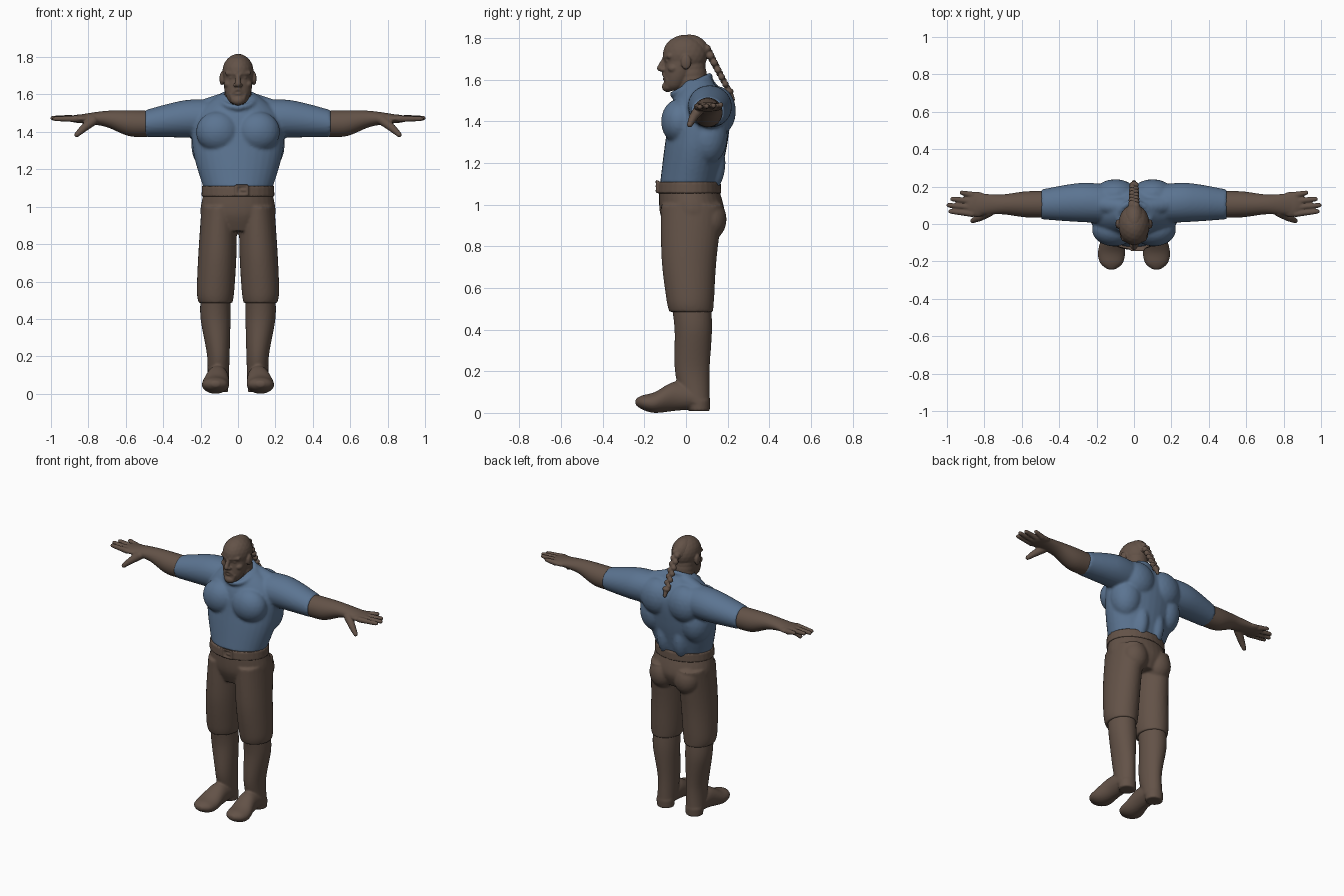
import bpy, bmesh, math
from mathutils import Vector, Matrix

cube = bpy.data.objects.get("Cube")
if cube:
    bpy.data.objects.remove(cube, do_unlink=True)

MIDDLE, BOTH = (1,), (1, -1)


def material(name, red, green, blue):
    mat = bpy.data.materials.new(name)
    mat.use_nodes = True
    mat.diffuse_color = (red, green, blue, 1)
    shader = mat.node_tree.nodes["Principled BSDF"]
    shader.inputs["Base Color"].default_value = mat.diffuse_color
    return mat


warm_brown = material("warm brown", .125, .085, .064)
denim_blue = material("denim blue", .105, .175, .285)


def ring(at, u=0, v=0, wide=.1, deep=.1):
    """Oval cross-section: place along the axis, centre and half sizes."""
    return Vector((at, u, v, wide, deep))


def spline(before, start, end, after, t):
    """Catmull-Rom blend between two neighbouring rings."""
    leave, arrive = (end - before) / 2, (after - start) / 2
    bend = end - start
    return (start + leave * t + (3 * bend - 2 * leave - arrive) * t ** 2
            + (leave + arrive - 2 * bend) * t ** 3)


def loft(bm, axis, rings, sides=MIDDLE, steps=8, corners=32):
    """Smooth closed body through oval rings, optionally mirrored."""
    padded = [rings[0], *rings, rings[-1]]
    dense = [spline(*four, step / steps)
             for four in zip(padded, padded[1:], padded[2:], padded[3:])
             for step in range(steps)] + [rings[-1]]
    for side in sides:
        loops = []
        for at, u, v, wide, deep in dense:
            loop = []
            for corner in range(corners):
                angle = math.tau * corner / corners
                a, b = u + wide * math.cos(angle), v + deep * math.sin(angle)
                x, y, z = {"x": (at, a, b), "y": (a, at, b), "z": (a, b, at)}[axis]
                loop.append(bm.verts.new((x * side, y, z)))
            loops.append(loop)
        for low, high in zip(loops, loops[1:]):
            for corner in range(corners):
                previous = corner - 1
                bm.faces.new((low[previous], low[corner], high[corner], high[previous]))
        bm.faces.new(loops[0])
        bm.faces.new(loops[-1])


def blob(bm, centre, radii, sides=MIDDLE):
    """Ellipsoid, optionally mirrored."""
    x, y, z = centre
    for side in sides:
        place = Matrix.Translation((x * side, y, z)) @ Matrix.Diagonal((*radii, 1))
        bmesh.ops.create_icosphere(bm, subdivisions=3, radius=1, matrix=place)


def limb(bm, start, end, thick, thin, sides=MIDDLE):
    """Tapering rounded bar made of overlapping balls."""
    start, end = Vector(start), Vector(end)
    count = max(2, math.ceil((end - start).length / (thin / 2)))
    for index in range(count + 1):
        t = index / count
        radius = thick + (thin - thick) * t
        blob(bm, start.lerp(end, t), (radius, radius, radius), sides)


def finish(bm, name, mat, voxel, relax=2):
    """Fuse the overlapping volumes into one smooth skin."""
    bmesh.ops.recalc_face_normals(bm, faces=bm.faces)
    mesh = bpy.data.meshes.new(name)
    bm.to_mesh(mesh)
    bm.free()
    mesh.materials.append(mat)
    body = bpy.data.objects.new(name, mesh)
    bpy.context.collection.objects.link(body)
    fuse = body.modifiers.new("fuse", "REMESH")
    fuse.mode, fuse.voxel_size, fuse.use_smooth_shade = "VOXEL", voxel, True
    soften = body.modifiers.new("soften", "SMOOTH")
    soften.factor, soften.iterations = .5, relax


# Heights and depths shared by neighbouring parts
arm_y, shoulder_z, elbow_z, wrist_z = .105, 1.47, 1.445, 1.47
foot_x = .12

# Shirt trunk and sleeves
shirt = bmesh.new()
loft(shirt, "z", [ring(1.1, v=.015, wide=.185, deep=.14),
                  ring(1.3, v=.05, wide=.24, deep=.15),
                  ring(1.48, v=.07, wide=.23, deep=.14),
                  ring(1.6, v=.06, wide=.1, deep=.07)])
loft(shirt, "x", [ring(.1, arm_y, shoulder_z),
                  ring(.28, arm_y + .01, shoulder_z, wide=.105, deep=.1),
                  ring(.495, arm_y, elbow_z, wide=.08, deep=.072)], BOTH)

# Shirt chest, shoulder blades, flanks, lower back and neck muscles
blob(shirt, (.107, -.03, 1.4), (.118, .09, .11), BOTH)
blob(shirt, (.1, .15, 1.45), (.12, .09, .12), BOTH)
blob(shirt, (.15, .1, 1.33), (.1, .1, .14), BOTH)
blob(shirt, (.06, .1, 1.2), (.06, .09, .15), BOTH)
limb(shirt, (.06, .09, 1.565), (.18, arm_y, 1.525), .05, .05, BOTH)

# Tilted collar
beads = 40
for bead in range(beads):
    angle = math.tau * bead / beads
    across, back = math.cos(angle), math.sin(angle)
    centre = Vector((0, .025, 1.575)) + Vector((across, back, back / 2)) * .088
    blob(shirt, centre, (.016, .016, .016))
finish(shirt, "shirt", denim_blue, voxel=.009, relax=4)

# Forearms and palms
arms = bmesh.new()
loft(arms, "x", [ring(.4, arm_y, elbow_z, wide=.07, deep=.065),
                 ring(.57, arm_y, elbow_z, wide=.07, deep=.07),
                 ring(.71, arm_y, wrist_z, wide=.053, deep=.042),
                 ring(.85, arm_y, wrist_z, wide=.06, deep=.022)], BOTH)
blob(arms, (.84, arm_y, wrist_z), (.07, .068, .023), BOTH)

# Four fanned fingers, the middle one longest, and the thumb
for finger in range(4):
    fan = finger / 3
    length = .98 + .02 * math.sin(math.pi * fan) - .06 * fan ** 2
    knuckle = (.865, .055 + fan / 10, wrist_z)
    tip = (length, .067 + fan / 10, wrist_z + fan / 100)
    limb(arms, knuckle, tip, .018, .0125, BOTH)
thumb_joint = (.825, .035, 1.42)
limb(arms, (.775, .065, 1.46), thumb_joint, .027, .021, BOTH)
limb(arms, thumb_joint, (.862, .018, 1.385), .021, .014, BOTH)
finish(arms, "arms_and_hands", warm_brown, voxel=.0055)

# Trousers: hips, seat and legs ending in a hem below the knee
trousers = bmesh.new()
loft(trousers, "z", [ring(.87, v=.03, wide=.15, deep=.12),
                     ring(.96, v=.03, wide=.2, deep=.155),
                     ring(1.07, v=.015, wide=.185, deep=.145)])
loft(trousers, "z", [ring(.485, foot_x, .025, wide=.09, deep=.105),
                     ring(.55, foot_x, .02, wide=.1, deep=.115),
                     ring(.75, .11, .015, wide=.102, deep=.133),
                     ring(1, .1, .03, wide=.095, deep=.15)], BOTH)
blob(trousers, (.09, .115, .93), (.085, .08, .1), BOTH)
finish(trousers, "trousers", warm_brown, voxel=.008, relax=3)

# Belt with a framed buckle
belt = bmesh.new()
loft(belt, "z", [ring(1.055, v=.015, wide=.195, deep=.155),
                 ring(1.11, v=.015, wide=.193, deep=.152)])
buckle = Vector((.02, -.14, 1.088))
across, upward = Vector((.03, 0, 0)), Vector((0, 0, .025))
for edge in BOTH:
    limb(belt, buckle - across + upward * edge, buckle + across + upward * edge, .007, .007)
    limb(belt, buckle + across * edge - upward, buckle + across * edge + upward, .007, .007)
limb(belt, buckle, buckle + across, .007, .007)
finish(belt, "belt", warm_brown, voxel=.006)

# Boots: shaft, foot and heel
boots = bmesh.new()
loft(boots, "z", [ring(.52, foot_x, .025, wide=.08, deep=.095),
                  ring(.4, foot_x, .035, wide=.08, deep=.09),
                  ring(.2, .105, .03, wide=.06, deep=.083),
                  ring(.05, .107, .05, wide=.057, deep=.065)], BOTH)
loft(boots, "y", [ring(.06, .107, .07, wide=.056, deep=.05),
                  ring(-.05, .11, .08, wide=.06, deep=.07),
                  ring(-.15, foot_x, .05, wide=.073, deep=.05),
                  ring(-.21, foot_x, .05, wide=.06, deep=.034),
                  ring(-.243, foot_x, .053, wide=.02, deep=.014)], BOTH)
loft(boots, "z", [ring(.008, .107, .064, wide=.054, deep=.05),
                  ring(.06, .107, .062, wide=.057, deep=.055)], BOTH)
finish(boots, "boots", warm_brown, voxel=.007)

# Head: neck, skull and jaw
head = bmesh.new()
limb(head, (0, .04, 1.5), (0, .025, 1.66), .08, .07)
blob(head, (0, -.004, 1.72), (.084, .108, .097))
loft(head, "z", [ring(1.548, v=-.06, wide=.03, deep=.03),
                 ring(1.575, v=-.05, wide=.056, deep=.054),
                 ring(1.64, v=-.03, wide=.075, deep=.075),
                 ring(1.76, v=-.005, wide=.077, deep=.09)])

# Nose, nostrils, brows, eyes, cheeks and ears
limb(head, (0, -.104, 1.7), (0, -.124, 1.656), .011, .016)
blob(head, (.014, -.112, 1.65), (.011, .014, .01), BOTH)
limb(head, (.056, -.078, 1.714), (.012, -.1, 1.71), .013, .013, BOTH)
blob(head, (.034, -.083, 1.69), (.014, .014, .009), BOTH)
blob(head, (.05, -.06, 1.655), (.026, .028, .022), BOTH)
blob(head, (.087, 0, 1.685), (.012, .025, .036), BOTH)

# Lip, moustache and short beard
mouth_corner = (.036, -.086, 1.6)
blob(head, (0, -.1, 1.604), (.02, .012, .007))
limb(head, (.004, -.104, 1.628), mouth_corner, .012, .011, BOTH)
limb(head, mouth_corner, (.022, -.088, 1.565), .012, .015, BOTH)
blob(head, (0, -.088, 1.567), (.034, .028, .026))
finish(head, "head", warm_brown, voxel=.005)

# Swept-back hair, plait with alternating strands, and its tied end
hair = bmesh.new()
blob(hair, (0, .016, 1.735), (.062, .094, .083))
crown, tie = Vector((0, .1, 1.75)), Vector((0, .207, 1.545))
strands = 12
for strand in range(strands + 1):
    t = strand / strands
    sway = Vector((.011 * (-1) ** strand, 0, 0))
    size = .02 - t / 200
    blob(hair, crown.lerp(tie, t) + sway, (size, size, size))
blob(hair, tie, (.025, .022, .016))
limb(hair, tie, (0, .225, 1.505), .016, .011)
finish(hair, "plaited_hair", warm_brown, voxel=.005, relax=1)
